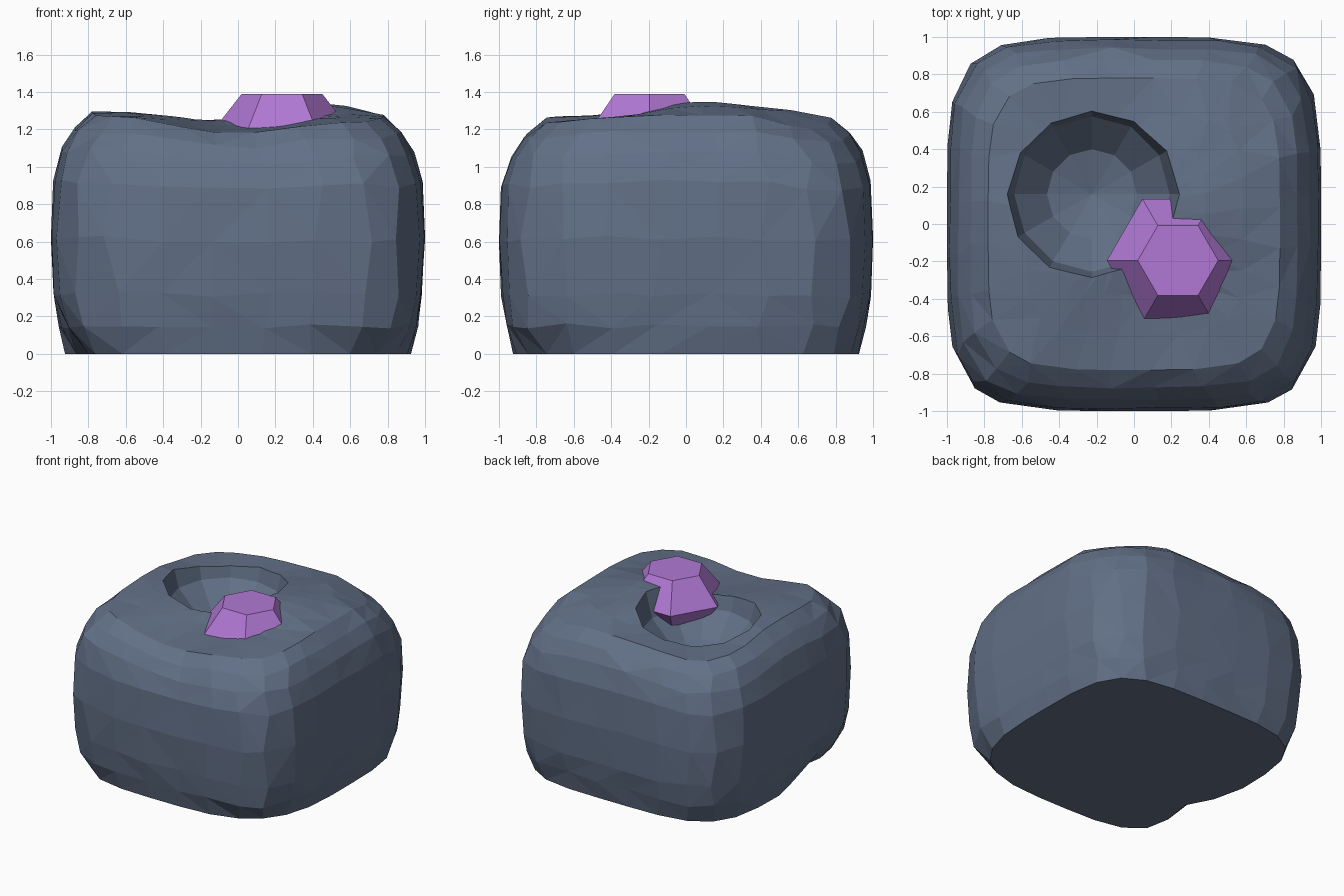
import bpy, bmesh, math, random
from mathutils import Vector

if "Cube" in bpy.data.objects:
    bpy.data.objects.remove(bpy.data.objects["Cube"])

random.seed(4)


def material(name, rgb):
    m = bpy.data.materials.new(name)
    m.diffuse_color = (*rgb, 1)
    m.use_nodes = True
    m.node_tree.nodes["Principled BSDF"].inputs["Base Color"].default_value = m.diffuse_color
    return m


slate = material("slate_grey", (0.122, 0.162, 0.242))
violet = material("violet", (0.44, 0.19, 0.66))


def make_object(name, bm, mat):
    bmesh.ops.recalc_face_normals(bm, faces=bm.faces)
    me = bpy.data.meshes.new(name)
    bm.to_mesh(me)
    bm.free()
    me.materials.append(mat)
    ob = bpy.data.objects.new(name, me)
    bpy.context.collection.objects.link(ob)
    return ob


def loft(rings, bottom_tip=None, top_tip=None):
    """Skin closed rings; each end is a flat cap or a fan to a tip."""
    bm = bmesh.new()
    vs = [[bm.verts.new(p) for p in r] for r in rings]
    n = len(vs[0])
    for a, b in zip(vs, vs[1:]):
        for i in range(n):
            j = (i + 1) % n
            bm.faces.new((a[i], a[j], b[j], b[i]))
    for ring, tip in ((vs[0], bottom_tip), (vs[-1], top_tip)):
        if tip is None:
            bm.faces.new(ring)
        else:
            t = bm.verts.new(tip)
            for i in range(n):
                bm.faces.new((ring[i], ring[(i + 1) % n], t))
    return bm


# Uneven top surface of the boulder: a few heights, blended by distance
HEIGHTS = [
    (-.70, .05, 1.31), (-.68, .42, 1.25), (-.64, -.25, 1.30),
    (-.75, -.60, 1.27), (-.48, .48, 1.20),
    (0, -.78, 1.17), (.10, -.50, 1.20), (.65, -.50, 1.27),
    (.45, .10, 1.375), (.78, .10, 1.26), (.72, .72, 1.18),
    (.20, .12, 1.35), (.38, .42, 1.33), (-.20, .62, 1.25),
    (.10, .80, 1.255), (-.22, .10, 1.23), (-.70, .75, 1.21),
    (.75, -.75, 1.22),
]


def top_height(x, y):
    total = weight = 0
    for px, py, h in HEIGHTS:
        w = 1 / (math.hypot(x - px, y - py) ** 3 + 0.006)
        total += w * h
        weight += w
    return total / weight


# Boulder: rounded-square rings, (size, height), height None = top surface
PROFILE = [(.925, 0), (.965, .15), (.99, .32), (1, .62), (.99, .92),
           (.945, 1.08), (.88, 1.18), (.78, None), (.58, None),
           (.38, None), (.19, None)]
SIDES = 28
BASE_POWER = (4.4, 4.2, 4.0, 3.2)    # squareness of each foot corner
rings = []
for k, (size, z) in enumerate(PROFILE):
    ring = []
    for i in range(SIDES):
        t = 2 * math.pi * (i + 0.5) / SIDES
        power = BASE_POWER[int(t // (math.pi / 2))] if k == 0 else 4.8
        a = t + .07 * math.sin(4 * t)     # more points near the corners
        if 0 < k < 8:
            a += random.uniform(-.03, .03)
        c, s = math.cos(a), math.sin(a)
        r = size * (abs(c) ** power + abs(s) ** power) ** (-1 / power)
        if k in (1, 2, 4, 5, 6):
            r -= random.uniform(0, .012)
        if k < 2:
            # hollow in the left foot
            d = math.atan2(s, c) + 2.74
            r *= 1 - (.17, .05)[k] * math.exp(-(d / .26) ** 2)
        x, y = r * c, r * s
        h = top_height(x, y)
        zz = h if z is None else z * (1 + (h / 1.26 - 1) * min(1, z))
        if 0 < k < 7:
            zz += random.uniform(-.015, .015)
        ring.append((x, y, zz))
    rings.append(ring)
bm = loft(rings, top_tip=(0, 0, top_height(0, 0)))
bmesh.ops.triangulate(bm, faces=[f for f in bm.faces if len(f.verts) == 4])
boulder = make_object("boulder", bm, slate)

# Crater: bowl cut out of the top
bm = bmesh.new()
bmesh.ops.create_uvsphere(bm, u_segments=12, v_segments=6, radius=0.48)
bmesh.ops.translate(bm, verts=bm.verts, vec=Vector((-.225, .16, 1.38)))
cutter = make_object("crater_cutter", bm, slate)
cutter.hide_render = True
mod = boulder.modifiers.new("crater", "BOOLEAN")
mod.operation = "DIFFERENCE"
mod.solver = "EXACT"
mod.object = cutter
bpy.context.view_layer.objects.active = boulder
boulder.select_set(True)
bpy.ops.object.modifier_apply(modifier="crater")
bpy.data.objects.remove(cutter)

# Crystal: six-sided gem, half buried beside the crater
rings = [[(.235 + r * math.cos(i * math.pi / 3),
           -.195 + r * math.sin(i * math.pi / 3), z) for i in range(6)]
         for r, z in ((.215, .97), (.38, 1.18), (.215, 1.39))]
make_object("crystal", loft(rings), violet)
